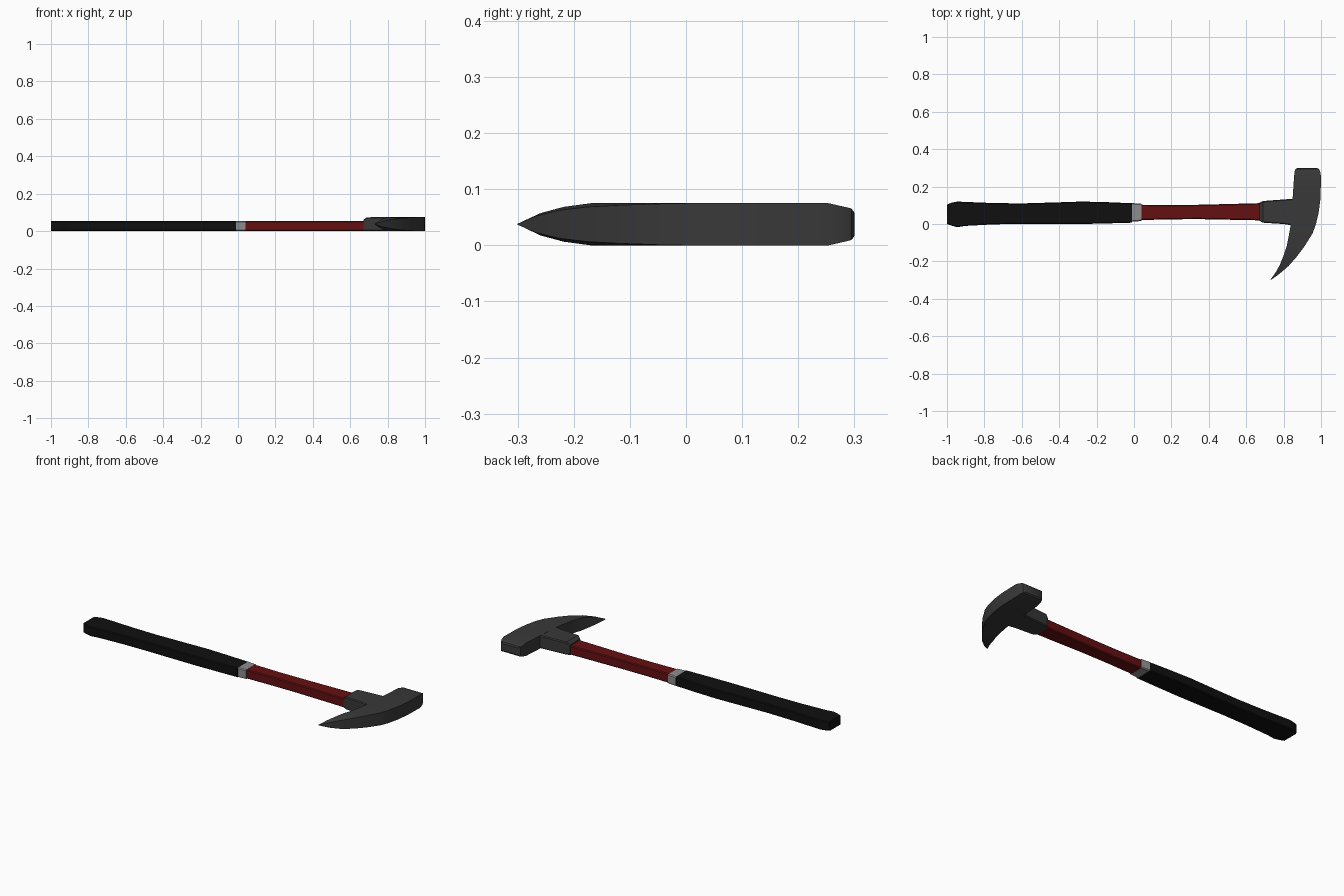
import bpy, bmesh, math


def material(name, rgb):
    m = bpy.data.materials.new(name)
    m.diffuse_color = (*rgb, 1)
    return m


BLACK = material("black rubber", (0.005, 0.005, 0.005))
RED = material("red paint", (0.13, 0.005, 0.006))
SILVER = material("silver metal", (0.27, 0.27, 0.27))
STEEL = material("dark steel", (0.04, 0.04, 0.04))


def loft(name, sections, mat, smooth=False):
    """Skin a list of equal-length point rings and cap both ends."""
    bm = bmesh.new()
    rings = [[bm.verts.new(p) for p in s] for s in sections]
    n = len(rings[0])
    for a, b in zip(rings, rings[1:]):
        for i in range(n):
            j = (i + 1) % n
            bm.faces.new((a[i], a[j], b[j], b[i]))
    bm.faces.new(rings[0])
    bm.faces.new(rings[-1])
    bmesh.ops.recalc_face_normals(bm, faces=bm.faces)
    me = bpy.data.meshes.new(name)
    bm.to_mesh(me)
    bm.free()
    me.materials.append(mat)
    ob = bpy.data.objects.new(name, me)
    bpy.context.collection.objects.link(ob)
    if smooth:
        bpy.context.view_layer.objects.active = ob
        ob.select_set(True)
        bpy.ops.object.shade_smooth_by_angle(angle=math.radians(28))
        ob.select_set(False)
    return ob


def box_ring(x, y0, y1, z0, z1, c=0.005):
    """Chamfered rectangle across the handle at x."""
    return [(x, y, z) for y, z in (
        (y0 + c, z0), (y1 - c, z0), (y1, z0 + c), (y1, z1 - c),
        (y1 - c, z1), (y0 + c, z1), (y0, z1 - c), (y0, z0 + c))]


# Handle parts: x, low y, high y
grip = [(-1, 0.0, 0.103), (-0.975, -0.009, 0.114), (-0.945, -0.017, 0.12),
        (-0.9, -0.01, 0.118), (-0.75, -0.002, 0.112), (-0.6, 0.001, 0.11),
        (-0.4, 0.0, 0.116), (-0.28, 0.0, 0.12), (-0.15, 0.003, 0.117),
        (-0.01, 0.007, 0.111)]
loft("grip", [box_ring(x, a, b, 0, 0.055) for x, a, b in grip], BLACK)

loft("ferrule", [box_ring(x, a, b, 0, 0.055) for x, a, b in
                 [(-0.012, 0.012, 0.112), (0.04, 0.016, 0.108)]], SILVER)

shaft = [(0.038, 0.021, 0.103), (0.2, 0.025, 0.101), (0.35, 0.026, 0.103),
         (0.55, 0.022, 0.108), (0.7, 0.019, 0.112)]
loft("shaft", [box_ring(x, a, b, 0.001, 0.054) for x, a, b in shaft], RED)

# Socket joining the shaft to the head
loft("socket", [box_ring(0.67, 0.018, 0.113, 0, 0.06),
                box_ring(0.689, 0.007, 0.123, 0, 0.074),
                box_ring(0.8, 0.0, 0.131, 0, 0.0745),
                box_ring(0.87, -0.012, 0.137, 0, 0.0745)], STEEL)

# Head: inner x, y, outer x, y, inner half height, outer half height
head = [(0.729, -0.299, 0.731, -0.3, 0.001, 0.001),
        (0.757, -0.259, 0.777, -0.267, 0.020, 0.015),
        (0.780, -0.218, 0.825, -0.226, 0.031, 0.025),
        (0.799, -0.170, 0.870, -0.175, 0.0375, 0.031),
        (0.816, -0.120, 0.911, -0.120, 0.0375, 0.034),
        (0.828, -0.060, 0.955, -0.050, 0.0375, 0.0365),
        (0.837, -0.010, 0.973, 0.000, 0.0375, 0.0375),
        (0.843, 0.060, 0.987, 0.060, 0.0375, 0.0375),
        (0.848, 0.136, 0.997, 0.136, 0.0375, 0.0375),
        (0.856, 0.254, 1.000, 0.254, 0.0375, 0.0375),
        (0.859, 0.283, 0.995, 0.283, 0.031, 0.031),
        (0.864, 0.295, 0.988, 0.295, 0.028, 0.028),
        (0.875, 0.300, 0.975, 0.300, 0.021, 0.021)]
Z = 0.0375
loft("head", [[(xi, yi, Z - hi), (xo, yo, Z - ho), (xo, yo, Z + ho), (xi, yi, Z + hi)]
              for xi, yi, xo, yo, hi, ho in head], STEEL, smooth=True)
